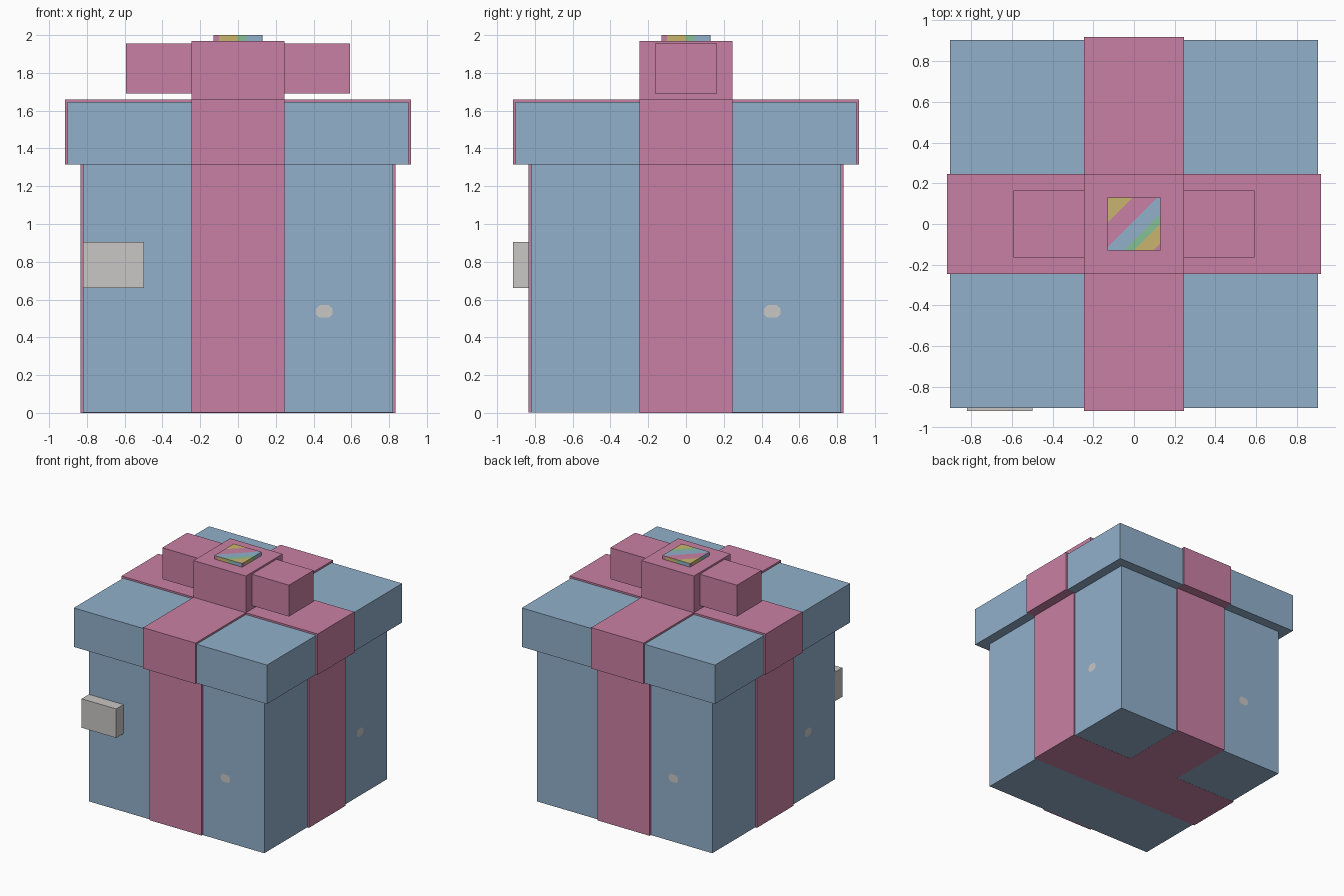
import bpy, bmesh, math
from mathutils import Matrix

if "Cube" in bpy.data.objects:
    bpy.data.objects.remove(bpy.data.objects["Cube"])


def srgb(r, g, b):
    return [((c / 255 + 0.055) / 1.055) ** 2.4 for c in (r, g, b)] + [1.0]


def material(name, rgb):
    m = bpy.data.materials.new(name)
    m.diffuse_color = srgb(*rgb)
    m.use_nodes = True
    m.node_tree.nodes["Principled BSDF"].inputs["Base Color"].default_value = m.diffuse_color
    return m


BLUE = material("paper_blue", (146, 176, 203))
PINK = material("ribbon_pink", (201, 128, 163))
GREY = material("tag_grey", (201, 199, 197))
YELLOW = material("stripe_yellow", (201, 180, 110))
GREEN = material("stripe_green", (134, 192, 150))


def finish(bm, name, mats):
    mesh = bpy.data.meshes.new(name)
    bm.to_mesh(mesh)
    bm.free()
    for m in mats:
        mesh.materials.append(m)
    obj = bpy.data.objects.new(name, mesh)
    bpy.context.collection.objects.link(obj)
    return obj


def box(name, x, y, z, mat):
    """Box from (min, max) pairs on each axis."""
    bm = bmesh.new()
    size = [b - a for a, b in (x, y, z)]
    mid = [(a + b) / 2 for a, b in (x, y, z)]
    bmesh.ops.create_cube(bm, size=1, matrix=Matrix.Translation(mid) @ Matrix.Diagonal((*size, 1)))
    return finish(bm, name, [mat])


def sym(v):
    return (-v, v)


# Box and lid
box("gift_box", sym(0.82), sym(0.82), (0.001, 1.316), BLUE)
box("lid", sym(0.903), sym(0.903), (1.316, 1.645), BLUE)

# Ribbons around the box and the lid
W = 0.245
box("box_ribbon_across", sym(0.835), sym(W), (0, 1.315), PINK)
box("box_ribbon_back", sym(W), (0, 0.835), (0, 1.315), PINK)
box("box_ribbon_front", sym(W), (-0.835, 0), (0.002, 1.315), PINK)
box("lid_ribbon_across", sym(0.917), sym(W), (1.315, 1.66), PINK)
box("lid_ribbon_along", sym(W), sym(0.917), (1.315, 1.66), PINK)

# Bow: centre knot and two loops
box("bow_knot", sym(W), sym(W), (1.65, 1.97), PINK)
for side, x in (("left", (-0.592, -W)), ("right", (W, 0.592))):
    box("bow_loop_" + side, x, sym(0.165), (1.69, 1.955), PINK)

# Gift tag on the front
box("gift_tag", (-0.82, -0.497), (-0.917, -0.82), (0.66, 0.905), GREY)

# One small painted spot on each wall
for i, wall in enumerate(("front", "right", "back", "left")):
    bm = bmesh.new()
    ring = [(-0.043, -0.015), (-0.025, -0.033), (0.025, -0.033), (0.043, -0.015),
            (0.043, 0.015), (0.025, 0.033), (-0.025, 0.033), (-0.043, 0.015)]
    bm.faces.new([bm.verts.new((0.457 + u, -0.822, 0.537 + v)) for u, v in ring])
    bm.transform(Matrix.Rotation(i * math.pi / 2, 4, "Z"))
    finish(bm, "spot_" + wall, [GREY])

# Striped plate on top of the bow
H, Z0, Z1 = 0.13, 1.97, 2.0
bm = bmesh.new()
bm.faces.new([bm.verts.new((x, y, Z1)) for x, y in ((-H, -H), (H, -H), (H, H), (-H, H))])
cuts = [-0.225, -0.13, -0.08, 0.015, 0.135]       # diagonal stripe limits in y - x
for c in cuts:
    bmesh.ops.bisect_plane(bm, geom=bm.verts[:] + bm.edges[:] + bm.faces[:],
                           plane_co=(0, c, 0), plane_no=(-1, 1, 0))
stripes = [0, 1, 2, 3, 0, 1]                      # pink, yellow, green, blue, pink, yellow
for f in bm.faces:
    p = f.calc_center_median()
    f.material_index = stripes[sum(p.y - p.x > c for c in cuts)]
edges = [-H, -0.1, 0.0, 0.045, 0.122, H]          # stripe limits along each side
for i in range(4):
    turn = Matrix.Rotation(i * math.pi / 2, 4, "Z")
    for a, b, k in zip(edges, edges[1:], stripes):
        quad = [bm.verts.new((x, -H, z)) for x, z in ((a, Z0), (b, Z0), (b, Z1), (a, Z1))]
        bm.faces.new(quad).material_index = k
        bmesh.ops.transform(bm, matrix=turn, verts=quad)
finish(bm, "bow_plate", [PINK, YELLOW, GREEN, BLUE])
